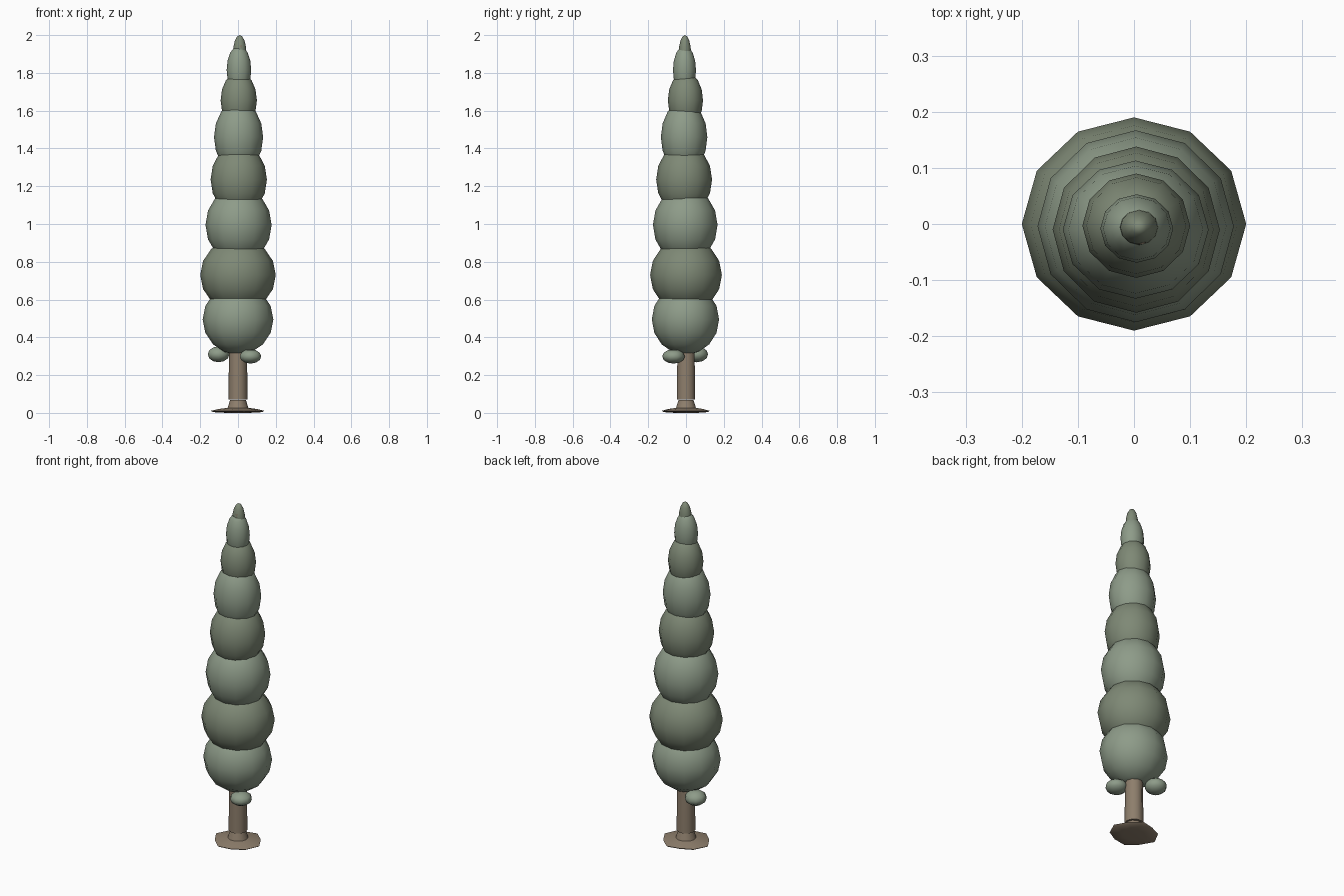
import bpy, bmesh, math
from mathutils import Matrix, Vector

if "Cube" in bpy.data.objects:
    bpy.data.objects.remove(bpy.data.objects["Cube"])


def material(name, rgb):
    m = bpy.data.materials.new(name)
    m.diffuse_color = (*rgb, 1)
    m.use_nodes = True
    m.node_tree.nodes["Principled BSDF"].inputs["Base Color"].default_value = m.diffuse_color
    return m


LIGHT = material("light_leaf", (0.27, 0.33, 0.25))
DARK = material("dark_leaf", (0.21, 0.25, 0.18))
BARK = material("bark", (0.27, 0.21, 0.15))


def finish(bm, name, mat, angle=60):
    bmesh.ops.recalc_face_normals(bm, faces=bm.faces[:])
    mesh = bpy.data.meshes.new(name)
    bm.to_mesh(mesh)
    bm.free()
    mesh.materials.append(mat)
    ob = bpy.data.objects.new(name, mesh)
    bpy.context.collection.objects.link(ob)
    bpy.ops.object.select_all(action='DESELECT')
    ob.select_set(True)
    bpy.context.view_layer.objects.active = ob
    bpy.ops.object.shade_smooth_by_angle(angle=math.radians(angle))
    return ob


def blob(name, centre, radii, mat, segs=12, rings=8):
    bm = bmesh.new()
    bmesh.ops.create_uvsphere(
        bm, u_segments=segs, v_segments=rings, radius=1,
        matrix=Matrix.Translation(centre) @ Matrix.Diagonal((*radii, 1)))
    return finish(bm, name, mat)


def loft(name, rings, sides, mat, ripple=None, angle=40):
    """Stack of rings (x, y, z, radius), capped at both ends."""
    bm = bmesh.new()
    loops = []
    for x, y, z, r in rings:
        loop = []
        for i in range(sides):
            a = math.tau * i / sides
            k = ripple[i] if ripple and r > 0.09 else 1
            loop.append(bm.verts.new((x + r * k * math.cos(a), y + r * k * math.sin(a), z)))
        loops.append(loop)
    for lo, hi in zip(loops, loops[1:]):
        for i in range(sides):
            j = (i + 1) % sides
            bm.faces.new((lo[i], lo[j], hi[j], hi[i]))
    bm.faces.new(loops[0][::-1])
    bm.faces.new(loops[-1])
    return finish(bm, name, mat, angle)


# Tapered, slightly leaning trunk
loft("trunk", [(0, 0, 0.07, 0.05), (0, 0, 0.35, 0.048), (0, -0.003, 1.0, 0.035),
               (0.012, -0.02, 1.945, 0.016)], 10, BARK)

# Root flare with an uneven skirt
loft("root_flare", [(0, 0, 0.003, 0.06), (0, 0, 0.007, 0.125), (0, 0, 0.014, 0.135),
                    (0, 0, 0.023, 0.10), (0, 0, 0.03, 0.055), (0, 0, 0.07, 0.042)],
     10, BARK, [1.03, 0.9, 0.97, 0.84, 0.95, 1.06, 0.92, 1.0, 0.9, 0.96])

# Foliage tiers: x, y, z, x radius, y radius, z radius
tiers = [(0, -0.003, 0.495, 0.187, 0.178, 0.187),
         (0, 0, 0.73, 0.20, 0.19, 0.195),
         (0.003, -0.004, 0.995, 0.175, 0.171, 0.20),
         (0.004, -0.01, 1.235, 0.149, 0.148, 0.19),
         (0.003, -0.01, 1.46, 0.13, 0.123, 0.19),
         (0.004, -0.003, 1.655, 0.096, 0.093, 0.15),
         (0.005, -0.008, 1.815, 0.065, 0.061, 0.13),
         (0.009, -0.006, 1.90, 0.036, 0.033, 0.10)]
for i, (x, y, z, rx, ry, rz) in enumerate(tiers):
    blob(f"foliage_tier_{i + 1}", Vector((x, y, z)), (rx, ry, rz), DARK if i % 2 else LIGHT)

# Small low tufts beside the trunk
blob("low_tuft_front", Vector((0.066, -0.066, 0.299)), (0.06, 0.06, 0.038), LIGHT, 10, 6)
blob("low_tuft_back", Vector((-0.103, 0.057, 0.31)), (0.06, 0.06, 0.042), LIGHT, 10, 6)
for o in bpy.data.objects:
    o.location.z -= 0.003 if o.name == "root_flare" else 0
